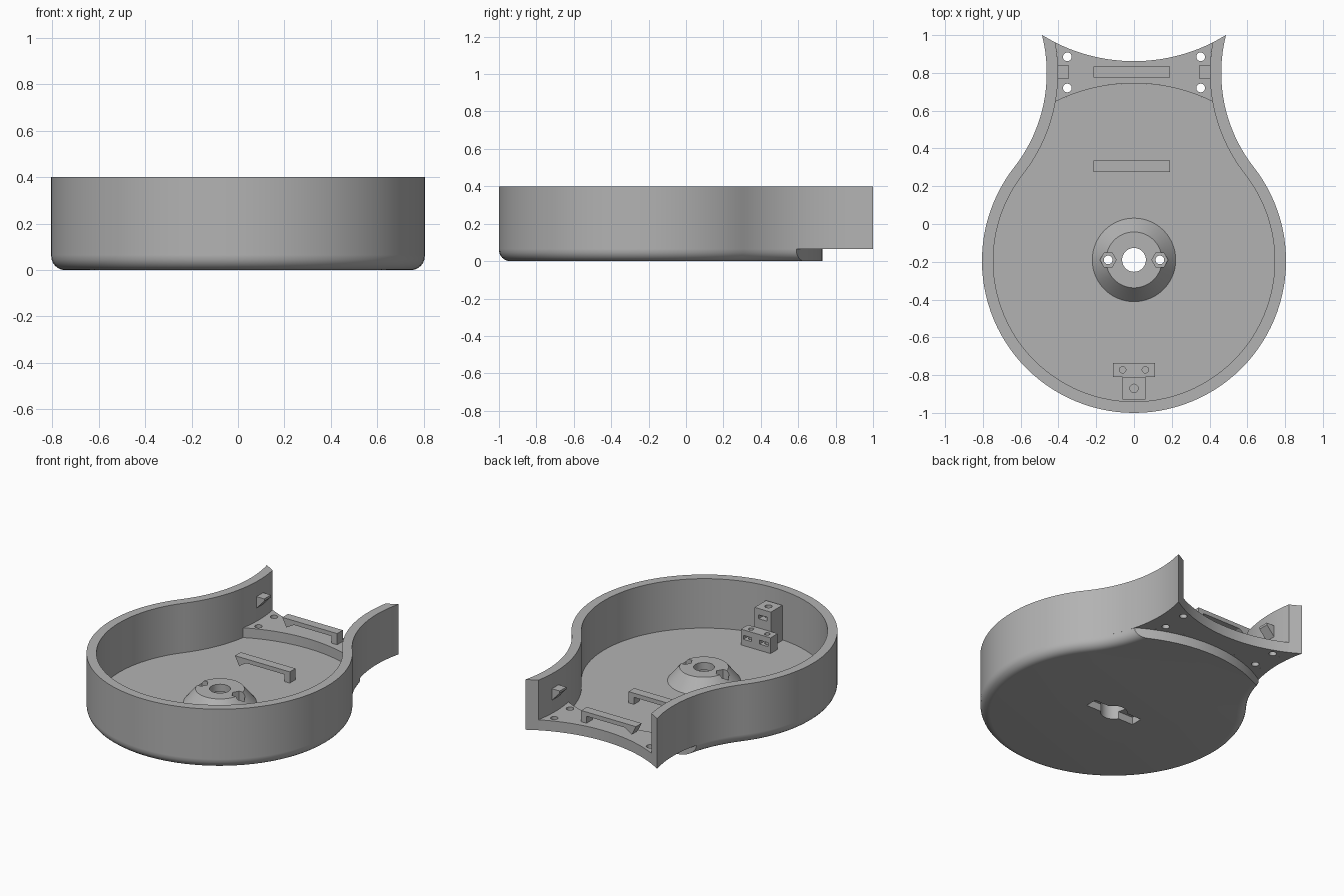
import bpy, bmesh
from math import pi, sin, cos, atan2, radians
from mathutils import Vector
from mathutils.geometry import intersect_sphere_sphere_2d as meet

if "Cube" in bpy.data.objects:
    bpy.data.objects.remove(bpy.data.objects["Cube"])

grey = bpy.data.materials.new("plain grey")
grey.use_nodes = True
COLOR = (0.45, 0.45, 0.45, 1)
grey.diffuse_color = COLOR
grey.node_tree.nodes["Principled BSDF"].inputs["Base Color"].default_value = COLOR

BOWL, BOWL_R = Vector((0, -0.195)), 0.805    # round body
NECK, NECK_R = Vector((1.272, 0.8)), 0.81    # concave flank of the neck
BACK, BACK_R = Vector((0, 1.79)), 0.928      # concave back edge
WALL, SHELF, FLOOR, PLATE, TOP = 0.06, 0.065, 0.07, 0.135, 0.4


def finish(name, bm):
    bmesh.ops.recalc_face_normals(bm, faces=bm.faces)
    mesh = bpy.data.meshes.new(name)
    bm.to_mesh(mesh)
    bm.free()
    mesh.materials.append(grey)
    ob = bpy.data.objects.new(name, mesh)
    bpy.context.collection.objects.link(ob)
    return ob


def loft(name, rings):
    """Closed solid through rings of 3D points."""
    bm = bmesh.new()
    loops = [[bm.verts.new(p) for p in ring] for ring in rings]
    for a, b in zip(loops, loops[1:]):
        for i in range(len(a)):
            j = (i + 1) % len(a)
            bm.faces.new((a[i], a[j], b[j], b[i]))
    bm.faces.new(loops[0])
    bm.faces.new(loops[-1])
    return finish(name, bm)


def flat(points, z):
    return [(p[0], p[1], z) for p in points]


def prism(name, points, z0, z1):
    return loft(name, [flat(points, z0), flat(points, z1)])


def box(name, x0, x1, y0, y1, z0, z1):
    return prism(name, [(x0, y0), (x1, y0), (x1, y1), (x0, y1)], z0, z1)


def arc(c, r, a0, a1, n):
    return [Vector((c[0] + r * cos(a0 + (a1 - a0) * i / n),
                    c[1] + r * sin(a0 + (a1 - a0) * i / n))) for i in range(n + 1)]


def disc(x, y, r, n=32):
    return arc((x, y), r, 0, 2 * pi, n)[:-1]


def side_prism(name, profile, y0, y1):
    """Profile in x and z, extruded along y."""
    return loft(name, [[(x, y, z) for x, z in profile] for y in (y0, y1)])


def flip(points):
    return [Vector((-p.x, p.y)) for p in reversed(points)]


def angle(c, p):
    return atan2(p.y - c.y, p.x - c.x)


def neck_meets(d, c, r):
    return min(meet(NECK, NECK_R + d, c, r), key=lambda p: p[0])


def outline(d, c, r):
    """Open outline inset by d, ending where the neck meets circle c, r."""
    end = angle(NECK, neck_meets(d, c, r)) % (2 * pi)
    tangent = angle(NECK, BOWL) % (2 * pi)
    half = arc(NECK, NECK_R + d, end, tangent, 24)
    half += arc(BOWL, BOWL_R - d, angle(BOWL, NECK), -pi / 2, 40)[1:]
    return half + flip(half)[1:]


def cut(ob, *cutters):
    for c in cutters:
        mod = ob.modifiers.new("cut", "BOOLEAN")
        mod.operation, mod.solver, mod.object = "DIFFERENCE", "EXACT", c
        bpy.context.view_layer.objects.active = ob
        bpy.ops.object.modifier_apply(modifier=mod.name)


def discard(*cutters):
    for c in cutters:
        bpy.data.objects.remove(c)


# Bowl floor with a rounded lower edge
def floor_ring(d, r, z):
    line = outline(d, BOWL, r)
    a = angle(BOWL, line[0])
    return flat(line + arc(BOWL, r, pi - a, a, 24)[1:-1], z)


rings = []
for k in range(7):
    t = k / 6 * pi / 2
    rings.append(floor_ring(WALL * (1 - sin(t)), 0.925, WALL * (1 - cos(t))))
rings += [floor_ring(0, 0.925, SHELF), floor_ring(0.03, 0.94, SHELF),
          floor_ring(0.03, 0.94, FLOOR)]
bowl_floor = loft("bowl_floor", rings)

# Surrounding wall, open at the back
outer, inner = outline(0, BACK, BACK_R), outline(WALL, BACK, BACK_R)
prism("side_wall", outer + inner[::-1], SHELF, TOP)

# Raised neck plate
p_back, p_step = neck_meets(WALL, BACK, BACK_R), neck_meets(WALL, BOWL, 0.94)
flank = arc(NECK, NECK_R + WALL, angle(NECK, p_back) % (2 * pi),
            angle(NECK, p_step) % (2 * pi), 12)
a = angle(BOWL, flank[-1])
b = angle(BACK, flank[0])
edge = flank + arc(BOWL, 0.94, a, pi - a, 24)[1:-1] + flip(flank)
edge += arc(BACK, BACK_R, -pi - b, b, 24)[1:-1]
neck_plate = prism("neck_plate", edge, SHELF, PLATE)
drills = [prism("drill", disc(s * 0.353, y, 0.023), 0, 0.2)
          for s in (-1, 1) for y in (0.72, 0.885)]
cut(neck_plate, *drills)
discard(*drills)

# Central hub with shaft hole, nut recesses and a drive slot below
HY = -0.19
hub = loft("hub", [flat(disc(0, HY, 0.225, 64), FLOOR - 0.005),
                   flat(disc(0, HY, 0.148, 64), 0.16)])
drills = [prism("shaft", disc(0, HY, 0.063, 48), -0.1, 0.3),
          prism("counterbore", disc(0, HY, 0.08, 48), -0.1, 0.11),
          box("slot", -0.18, 0.18, HY - 0.04, HY + 0.04, -0.1, 0.05)]
for s in (-1, 1):
    drills += [prism("bolt", disc(s * 0.137, HY, 0.023), -0.1, 0.3),
               prism("nut", disc(s * 0.137, HY, 0.043, 6), 0.1, 0.3)]
cut(hub, *drills)
cut(bowl_floor, *drills)
discard(*drills)

# Cable clips: a post, an arm and a barbed tip
for name, y, z in (("floor_clip", 0.305, FLOOR), ("neck_clip", 0.805, PLATE)):
    t = z + 0.075
    side_prism(name, [(0.19, z), (0.19, t), (-0.215, t), (-0.185, z + 0.015),
                      (-0.13, t - 0.028), (0.15, t - 0.028), (0.15, z)],
               y - 0.03, y + 0.03)

# Wedge catches on the inner neck walls
for s, name in ((1, "left_catch"), (-1, "right_catch")):
    side_prism(name, [(s * 0.42, 0.3), (s * 0.345, 0.3), (s * 0.345, 0.285),
                      (s * 0.405, 0.22), (s * 0.42, 0.22)], 0.77, 0.84)

# Stepped mounting block at the front, with screw holes and nut slots
low = box("low_mount", -0.11, 0.11, -0.81, -0.735, FLOOR, 0.175)
tall = box("tall_mount", -0.06, 0.06, -0.93, -0.81, FLOOR, 0.305)
for block, xs, y, z, r, face in ((low, (-0.06, 0.06), -0.772, 0.125, 0.017, -0.735),
                                 (tall, (0,), -0.87, 0.25, 0.022, -0.81)):
    for x in xs:
        tools = [prism("screw", disc(x, y, r, 24), z - 0.04, 0.5),
                 box("nut_slot", x - 0.03, x + 0.03, y - 0.025, face + 0.05,
                     z - 0.013, z + 0.013)]
        cut(block, *tools)
        discard(*tools)

# Smooth curved faces, crisp edges
bpy.ops.object.select_all(action="DESELECT")
for ob in bpy.context.collection.objects:
    if ob.type == "MESH" and grey.name in ob.data.materials:
        ob.select_set(True)
        bpy.context.view_layer.objects.active = ob
bpy.ops.object.shade_smooth_by_angle(angle=radians(30))
